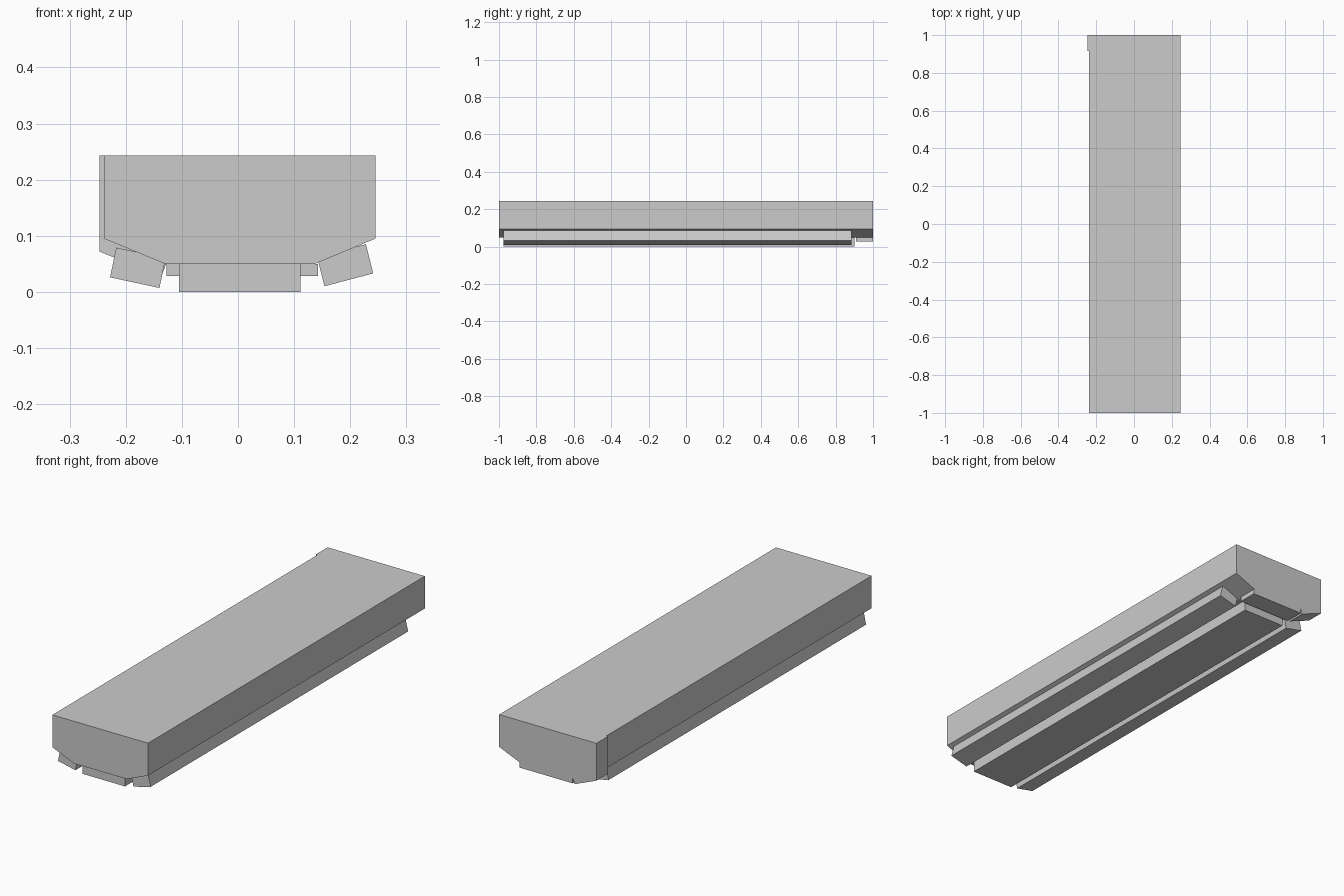
import bpy


def extrude(name, profile, y0, y1):
    """Extrude an (x, z) profile along y."""
    n = len(profile)
    verts = [(x, y, z) for y in (y0, y1) for x, z in profile]
    faces = [tuple(range(n)), tuple(reversed(range(n, 2 * n)))]
    faces += [(i, i + n, (i + 1) % n + n, (i + 1) % n) for i in range(n)]
    mesh = bpy.data.meshes.new(name)
    mesh.from_pydata(verts, [], faces)
    mesh.update()
    obj = bpy.data.objects.new(name, mesh)
    bpy.context.collection.objects.link(obj)
    return obj


# Main slab with chamfered lower edges
extrude("body", [(-0.13, 0.05), (0.137, 0.05), (0.245, 0.095), (0.245, 0.243),
                 (-0.239, 0.243), (-0.239, 0.095)], -1, 1)

# Flat centre rail
extrude("centre_rail", [(-0.105, 0), (0.111, 0), (0.111, 0.05), (-0.105, 0.05)],
        -0.975, 0.9)

# Tilted side rails
extrude("right_rail", [(0.154, 0.01), (0.241, 0.033), (0.228, 0.085), (0.141, 0.062)],
        -0.975, 0.885)
extrude("left_rail", [(-0.228, 0.026), (-0.14, 0.007), (-0.129, 0.06), (-0.217, 0.079)],
        -0.975, 0.885)

# Raised plates at the back end: bottom, and wrapping the left side
extrude("end_bottom_plate", [(-0.127, 0.028), (0.143, 0.028), (0.143, 0.05), (-0.127, 0.05)],
        0.91, 1)
extrude("end_side_plate", [(-0.247, 0.072), (-0.137, 0.027), (-0.128, 0.05),
                           (-0.239, 0.095), (-0.239, 0.243), (-0.247, 0.243)], 0.915, 1)
